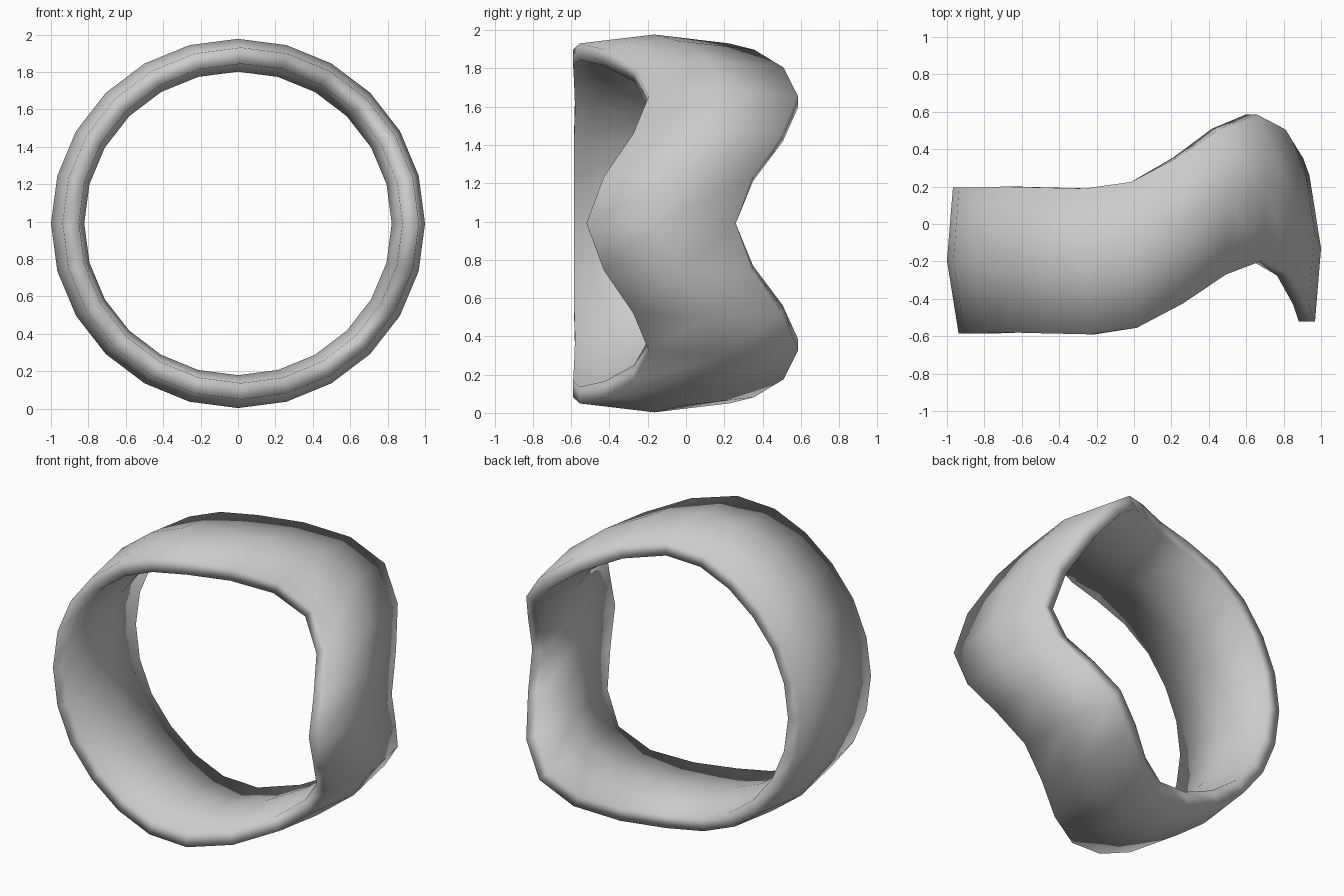
import bpy, bmesh
from math import cos, sin, radians

if "Cube" in bpy.data.objects:
    bpy.data.objects.remove(bpy.data.objects["Cube"])

SEG = 24
ZC = 0.99
# axial offset of the band every 15 degrees over the upper half (mirrored below)
wave = [-0.13, -0.04, 0.115, 0.195, 0.12, -0.035, -0.165,
        -0.20, -0.195, -0.19, -0.195, -0.195, -0.195]
# band cross-section: radius, axial position
profile = [(0.953, -0.39), (1.0, 0.0), (0.953, 0.39),
           (0.865, 0.39), (0.822, 0.0), (0.865, -0.39)]

# wavy ring band
bm = bmesh.new()
loops = []
for i in range(SEG):
    a = radians(i * 360 / SEG)
    off = wave[min(i, SEG - i)]
    loop = []
    for r, d in profile:
        tilt = -0.015 * d / 0.39        # front rim leans right, back rim leans left
        loop.append(bm.verts.new((r * cos(a) + tilt, off + d,
                                  ZC + 0.987 * r * sin(a))))
    loops.append(loop)
n = len(profile)
for i in range(SEG):
    p, q = loops[i], loops[(i + 1) % SEG]
    for j in range(n):
        k = (j + 1) % n
        bm.faces.new((p[j], p[k], q[k], q[j]))
bmesh.ops.recalc_face_normals(bm, faces=bm.faces)
for f in bm.faces:
    f.smooth = True

mesh = bpy.data.meshes.new("ring_band")
bm.to_mesh(mesh)
bm.free()
ring = bpy.data.objects.new("ring_band", mesh)
bpy.context.collection.objects.link(ring)
